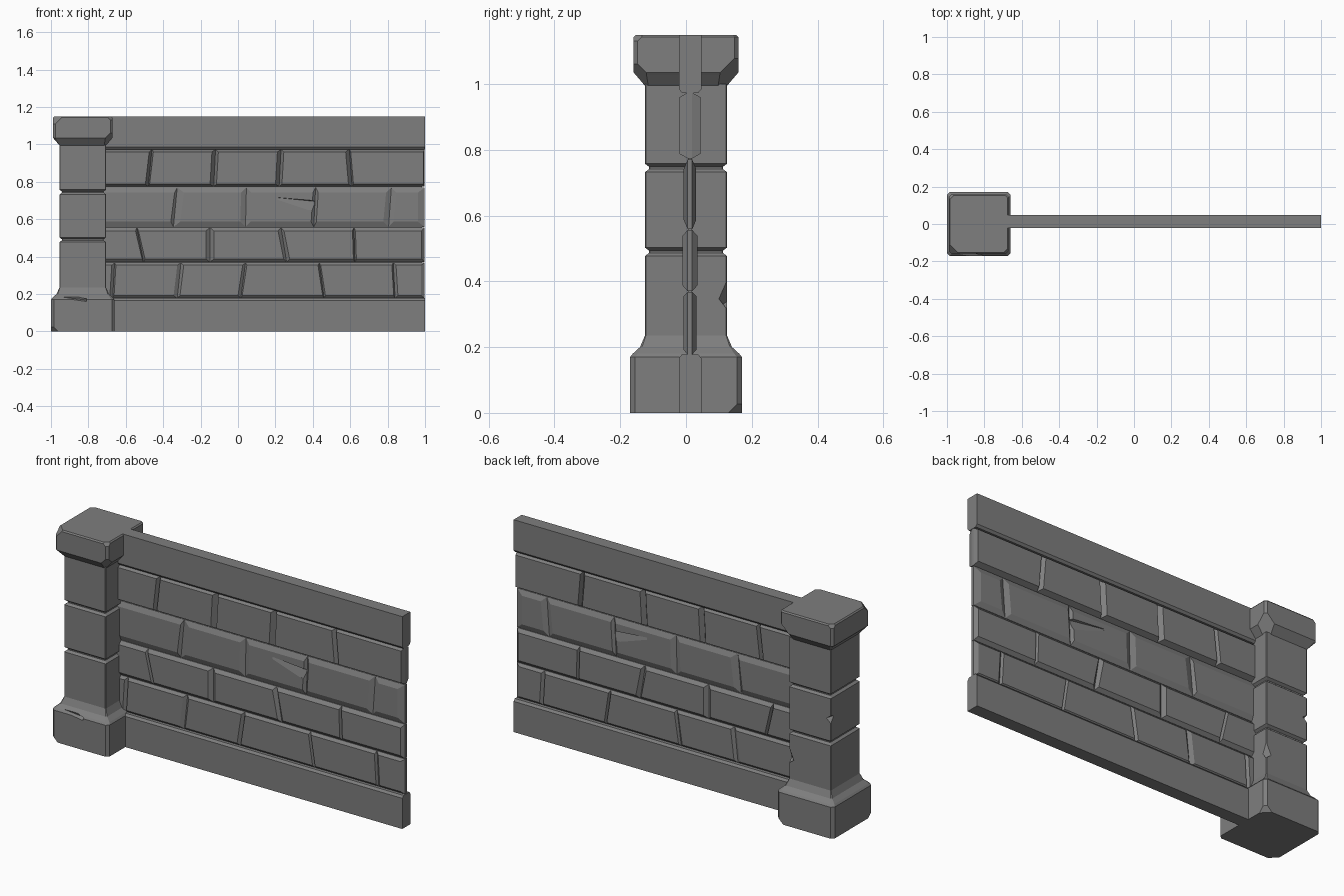
import bpy
import bmesh
import random
from mathutils import Vector, Euler

random.seed(4)
if "Cube" in bpy.data.objects:
    bpy.data.objects.remove(bpy.data.objects["Cube"])

stone = bpy.data.materials.new("grey_stone")
stone.use_nodes = True
GREY = (0.21, 0.21, 0.21, 1)
stone.diffuse_color = GREY
stone.node_tree.nodes["Principled BSDF"].inputs["Base Color"].default_value = GREY

PILLAR_X = -0.83
WALL_Y = 0.012


def make_object(name, bm):
    bmesh.ops.recalc_face_normals(bm, faces=bm.faces)
    mesh = bpy.data.meshes.new(name)
    bm.to_mesh(mesh)
    bm.free()
    obj = bpy.data.objects.new(name, mesh)
    bpy.context.collection.objects.link(obj)
    mesh.materials.append(stone)
    return obj


def loft(bm, loops):
    """Skin a stack of equal loops and cap both ends."""
    rings = [[bm.verts.new(p) for p in loop] for loop in loops]
    n = len(rings[0])
    for a, b in zip(rings, rings[1:]):
        for i in range(n):
            j = (i + 1) % n
            bm.faces.new((a[i], a[j], b[j], b[i]))
    bm.faces.new(rings[0])
    bm.faces.new(rings[-1])


def octagon(half, cut, z):
    """Square ring with clipped corners around the pillar axis."""
    k = half - cut
    pts = [(-k, -half), (k, -half), (half, -k), (half, k),
           (k, half), (-k, half), (-half, k), (-half, -k)]
    return [(PILLAR_X + x, y, z) for x, y in pts]


def pillar_part(name, profile, chops=()):
    """Profile rows are half width, corner cut, height; chops knock off corners."""
    bm = bmesh.new()
    loft(bm, [octagon(*row) for row in profile])
    for sx, sy, sz, half, z, size in chops:
        normal = Vector((sx, sy, sz)).normalized()
        corner = Vector((PILLAR_X + sx * half, sy * half, z))
        result = bmesh.ops.bisect_plane(
            bm, geom=bm.verts[:] + bm.edges[:] + bm.faces[:],
            plane_co=corner - normal * size, plane_no=normal, clear_outer=True)
        edges = [e for e in result["geom_cut"] if isinstance(e, bmesh.types.BMEdge)]
        bmesh.ops.holes_fill(bm, edges=edges)
    return make_object(name, bm)


def chip(obj, location, size, rotation):
    """Carve a broken spot with a turned block."""
    bpy.ops.mesh.primitive_cube_add(size=1, location=location)
    cutter = bpy.context.object
    cutter.name = "chip_cutter"
    cutter.hide_render = True
    cutter.scale = size
    cutter.rotation_euler = Euler(rotation)
    cutter.data.materials.append(stone)
    mod = obj.modifiers.new("chip", "BOOLEAN")
    mod.operation = "DIFFERENCE"
    mod.solver = "EXACT"
    mod.object = cutter
    bpy.context.view_layer.objects.active = obj
    bpy.ops.object.modifier_apply(modifier=mod.name)
    bpy.data.objects.remove(cutter)


# Pillar foot with a flared shoulder
foot = pillar_part("pillar_foot", [
    (0.17, 0.015, 0), (0.17, 0.015, 0.17), (0.162, 0.015, 0.18),
    (0.14, 0.006, 0.2), (0.125, 0.003, 0.235)],
    [(-1, -1, -1, 0.17, 0, 0.022), (1, 1, -1, 0.17, 0, 0.024)])
chip(foot, (-0.87, -0.17, 0.175), (0.12, 0.03, 0.012), (0.4, 0.12, 0.05))

# Pillar shaft with two V joints
shaft_profile = [(0.125, 0.003, 0.23)]
for joint in (0.49, 0.745):
    shaft_profile += [(0.125, 0.003, joint - 0.013), (0.112, 0.003, joint - 0.003),
                      (0.112, 0.003, joint + 0.003), (0.125, 0.003, joint + 0.013)]
shaft_profile.append((0.125, 0.003, 1.0))
shaft = pillar_part("pillar_shaft", shaft_profile)
chip(shaft, (PILLAR_X + 0.135, 0.14, 0.36), (0.06, 0.06, 0.07), (0.6, 0.3, 0.8))
chip(shaft, (PILLAR_X - 0.13, 0.13, 0.62), (0.035, 0.035, 0.04), (0.6, 0.3, 0.8))

# Pillar cap with broken corners
pillar_part("pillar_cap", [
    (0.125, 0.003, 0.995), (0.152, 0.012, 1.027), (0.159, 0.012, 1.035),
    (0.159, 0.012, 1.143), (0.153, 0.012, 1.15)],
    [(-1, -1, 1, 0.159, 1.15, 0.03), (1, -1, 1, 0.159, 1.15, 0.018),
     (1, -1, -1, 0.159, 1.035, 0.022), (1, 1, -1, 0.159, 1.035, 0.032),
     (-1, 1, 1, 0.159, 1.15, 0.018)])


# Top and bottom rails, chamfered toward the bricks
def rail(name, outer, inner):
    shoulder = inner + (0.012 if outer > inner else -0.012)
    section = [(-0.022, outer), (0.047, outer), (0.047, shoulder),
               (0.037, inner), (-0.012, inner), (-0.022, shoulder)]
    bm = bmesh.new()
    loft(bm, [[(x, y, z) for y, z in section] for x in (PILLAR_X, 1.0)])
    make_object(name, bm)


rail("bottom_rail", 0, 0.178)
rail("top_rail", 1.15, 0.973)

# Thin core closing the joints
bm = bmesh.new()
loft(bm, [[(x, WALL_Y + y, z) for y, z in
           ((-0.004, 0.1), (0.004, 0.1), (0.004, 1.05), (-0.004, 1.05))]
          for x in (PILLAR_X, 0.985)])
make_object("wall_core", bm)


# Bricks: a full outline at the middle, inset faces front and back
def brick(name, left, right, low, high, half, side, edge):
    il, ir = (side * random.choice((0.5, 1, 1.3)) for _ in range(2))

    def outline(y, t):
        a, b, e = il * t, ir * t, edge * t
        return [(left[0] + a, WALL_Y + y, low + e), (right[0] - b, WALL_Y + y, low + e),
                (right[1] - b, WALL_Y + y, high - e), (left[1] + a, WALL_Y + y, high - e)]

    bm = bmesh.new()
    loft(bm, [outline(-half, 1), outline(-0.007, 0), outline(0.007, 0), outline(half, 1)])
    return make_object(name, bm)


# Rows: low, high, half thickness, side bevel, edge bevel, joints (bottom, top)
rows = [
    (0.178, 0.368, 0.02, 0.015, 0.014,
     [(-0.67, -0.66), (-0.325, -0.305), (0.015, 0.04), (0.46, 0.435), (0.84, 0.83)]),
    (0.37, 0.556, 0.023, 0.016, 0.018,
     [(-0.505, -0.54), (-0.15, -0.15), (0.26, 0.23), (0.625, 0.62)]),
    (0.559, 0.77, 0.019, 0.028, 0.028,
     [(-0.345, -0.325), (0.04, 0.045), (0.405, 0.415), (0.805, 0.82)]),
    (0.774, 0.974, 0.032, 0.015, 0.014,
     [(-0.48, -0.46), (-0.13, -0.12), (0.22, 0.23), (0.61, 0.595)]),
]
for r, (low, high, half, side, edge, joints) in enumerate(rows, 1):
    ends = [(-0.8, -0.8)] + joints + [(0.998, 0.998)]
    for b, (left, right) in enumerate(zip(ends, ends[1:]), 1):
        block = brick(f"brick_row{r}_{b}", left, right, low, high, half, side, edge)
        # One cracked block, chipped on both faces
        if (r, b) == (3, 3):
            for s in (-1, 1):
                chip(block, (0.31, WALL_Y + s * 0.031, 0.685), (0.2, 0.03, 0.05),
                     (0.25 * s, 0.1, -0.06 * s))
